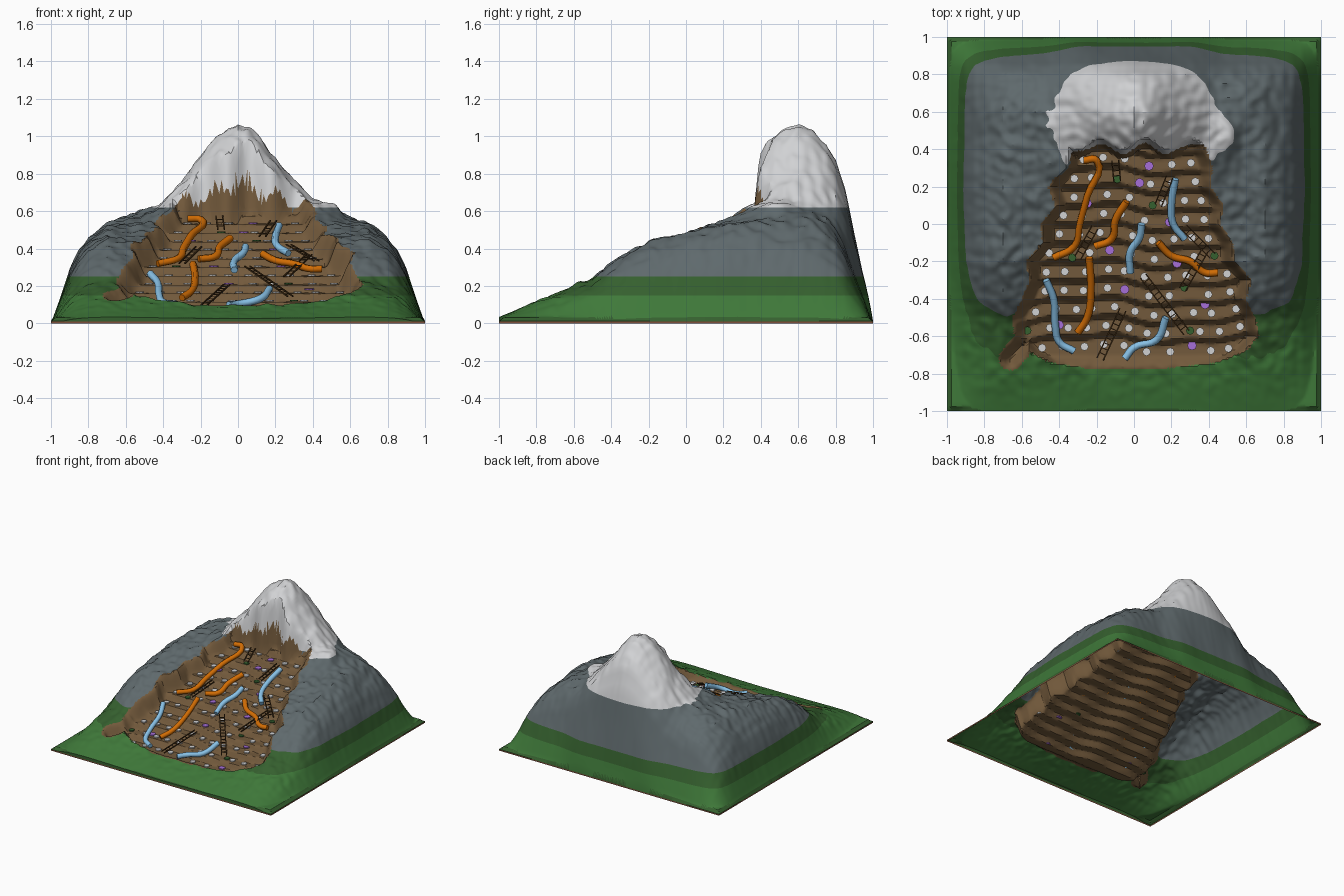
import bpy, bmesh, math, random
from mathutils import Vector, noise

if "Cube" in bpy.data.objects:
    bpy.data.objects.remove(bpy.data.objects["Cube"])
random.seed(4)


# ---------- materials ----------
def material(name, r, g, b):
    linear = [(c / 255) ** 2.2 for c in (r, g, b)] + [1]
    mat = bpy.data.materials.new(name)
    mat.use_nodes = True
    mat.diffuse_color = linear
    shader = mat.node_tree.nodes["Principled BSDF"]
    shader.inputs["Base Color"].default_value = linear
    shader.inputs["Roughness"].default_value = 0.9
    return mat


snow = material("snow", 208, 209, 211)
rock = material("grey rock", 95, 105, 108)
grass = material("grass", 65, 120, 60)
dark_grass = material("dark grass", 56, 96, 50)
earth = material("brown earth", 114, 90, 62)
soil = material("red soil", 125, 80, 60)
orange = material("orange", 208, 108, 12)
blue = material("light blue", 135, 192, 230)
purple = material("purple", 165, 110, 215)
wood = material("dark wood", 70, 50, 28)


# ---------- terrain shape ----------
def interp(table, v):
    for (a, p), (b, q) in zip(table, table[1:]):
        if v <= b:
            return p + (q - p) * max(0, (v - a) / (b - a))
    return table[-1][1]


def smooth(v):
    v = min(1, max(0, v))
    return v * v * (3 - 2 * v)


def bump(v, centre, width):
    return math.exp(-((v - centre) / width) ** 2)


slope = [(-1, .035), (-.8, .12), (-.6, .2), (-.5, .235), (-.4, .32), (-.2, .435), (0, .48), (.2, .52), (.4, .55)]
ridge = [(0, 1.06), (.05, 1.04), (.1, 1), (.2, .89), (.3, .765), (.4, .65), (.45, .615), (.5, .6), (.6, .57),
         (.7, .52), (.8, .49), (1, .46)]
side_fall = [(0, 0), (.05, .27), (.1, .56), (.15, .76), (.2, .88), (.3, 1)]
back_fall = [(0, 0), (.05, .23), (.1, .45), (.15, .68), (.2, .83), (.25, .91), (.32, .97), (.4, 1)]
pit_left = [(-.78, -.2), (-.74, -.45), (-.68, -.57), (-.6, -.64), (-.5, -.65), (-.4, -.6), (-.3, -.56), (-.2, -.58),
            (-.1, -.49), (0, -.5), (.1, -.42), (.2, -.46), (.3, -.37), (.45, -.35)]
pit_right = [(-.78, .1), (-.74, .45), (-.68, .6), (-.6, .67), (-.5, .65), (-.4, .6), (-.3, .63), (-.2, .54),
             (-.1, .53), (0, .46), (.1, .48), (.2, .41), (.3, .42), (.45, .37)]


def pit_depth(x, y):
    """Distance inside the terraced pit; negative outside."""
    back = .43 + .03 * math.sin(x * 26)
    main = min(x - interp(pit_left, y), interp(pit_right, y) - x, (back - y) * 1.4, y + .775)
    start, end = Vector((-.52, -.55)), Vector((-.66, -.72))
    axis = end - start
    k = min(1, max(0, (Vector((x, y)) - start).dot(axis) / axis.length_squared))
    ramp = .062 - (Vector((x, y)) - start - axis * k).length
    return max(main, ramp)


def wobble(x):
    return .2 * math.sin(x * 7) + .1 * math.sin(x * 17)


def terrace(x, y):
    t = max(-.6, (y + .63) * 10 + wobble(x))
    n = math.floor(t)
    return .068 + .046 * max(0, n + min(1, (t - n) / .3))


def height(x, y):
    base = interp(slope, y)
    base *= 1 - .28 * bump(x, 0, .5) * smooth((-.55 - y) * 5)
    h = base + (interp(ridge, abs(x)) - base) * smooth(y / .6)
    h += .05 * bump(x, .49, .07) * bump(y, .47, .1)
    rough = noise.noise(Vector((x * 20, y * 20, 1))) * .016 + noise.noise(Vector((x * 6, y * 6, 5))) * .02
    steep = interp(back_fall, 1 - y) ** (1 - .22 * bump(abs(x), .3, .14))
    h = (h + rough * smooth((y + 1.05) * 2)) * interp(side_fall, 1 - abs(x)) * steep
    cut = smooth(pit_depth(x, y) / .075)
    rim = .012 + .021 * smooth((1 - max(abs(x), abs(y))) / .03)
    return max(rim, h + (min(h, terrace(x, y)) - h) * cut)


# ---------- mountain: one open shell with a short vertical rim ----------
def mountain():
    bm = bmesh.new()
    bmesh.ops.create_grid(bm, x_segments=160, y_segments=160, size=1)
    for v in bm.verts:
        v.co.z = height(v.co.x, v.co.y)
    bmesh.ops.triangulate(bm, faces=bm.faces[:])
    # clean edges where the colour bands meet
    for level in (.15, .25, .62):
        bmesh.ops.bisect_plane(bm, geom=bm.verts[:] + bm.edges[:] + bm.faces[:],
                               plane_co=(0, 0, level), plane_no=(0, 0, 1))
    for level in (.01, 0):
        border = [e for e in bm.edges if e.is_boundary]
        new = bmesh.ops.extrude_edge_only(bm, edges=border)["geom"]
        for v in new:
            if isinstance(v, bmesh.types.BMVert):
                v.co.z = level
    bmesh.ops.recalc_face_normals(bm, faces=bm.faces[:])
    if sum(f.normal.z for f in bm.faces) < 0:
        bmesh.ops.reverse_faces(bm, faces=bm.faces[:])
    # colour by pit outline, then by height
    for f in bm.faces:
        x, y, z = f.calc_center_median()
        if z < .03:
            f.material_index = 5 if z < .01 else 3
        elif pit_depth(x, y) > 0 and z < .75 - .35 * abs(x) + .04 * math.sin(x * 38):
            f.material_index = 4
        elif z > .62:
            f.material_index = 0
        elif z > .25:
            f.material_index = 1
        else:
            f.material_index = 3 if z > .15 else 2
    return bm


def add_object(name, bm, mats):
    mesh = bpy.data.meshes.new(name)
    bm.to_mesh(mesh)
    bm.free()
    for m in mats:
        mesh.materials.append(m)
    obj = bpy.data.objects.new(name, mesh)
    bpy.context.collection.objects.link(obj)
    return obj


hill = add_object("mountain", mountain(), [snow, rock, grass, dark_grass, earth, soil])
bpy.context.view_layer.objects.active = hill
hill.select_set(True)
bpy.ops.object.shade_smooth_by_angle(angle=math.radians(30))


# ---------- round pads along the terraces ----------
def pad(bm, x, y, radius, index):
    made = bmesh.ops.create_cone(bm, cap_ends=True, segments=8, radius1=radius, radius2=radius, depth=.008)
    bmesh.ops.translate(bm, verts=made["verts"], vec=(x, y, height(x, y) + .006))
    for f in {f for v in made["verts"] for f in v.link_faces}:
        f.material_index = index


pads = bmesh.new()
gems = [(-.25, .11), (.08, .31), (.03, .22), (.38, -.43), (.31, -.65), (-.05, -.35), (-.13, -.14), (.19, .01),
        (.23, -.21), (-.4, -.54)]
marks = [(-.09, .24), (-.33, -.18), (.1, .1), (.43, -.17), (.3, -.57), (-.57, -.57), (.27, -.34)]
for x, y in gems:
    pad(pads, x, y, .025, 1)
for x, y in marks:
    pad(pads, x, y, .022, 2)
for step in range(-1, 10):
    row = -.63 + .1 * (step + .65)
    left, right = interp(pit_left, row) + .1, interp(pit_right, row) - .1
    count = round((right - left) / .105)
    for i in range(count + 1):
        x = left + (right - left) * i / count + random.uniform(-.015, .015)
        y = row - wobble(x) / 10
        if all(math.dist((x, y), p) > .045 for p in gems + marks):
            pad(pads, x, y, .022, 0)
add_object("terrace_pads", pads, [snow, purple, dark_grass])


# ---------- slides and streams ----------
def lift(x, y):
    return .117 + .46 * max(-.04, y + .63 + wobble(x) / 10)


def tube(name, points, radius, mat):
    curve = bpy.data.curves.new(name, "CURVE")
    curve.dimensions = "3D"
    curve.bevel_depth = radius
    curve.bevel_resolution = 1
    curve.resolution_u = 5
    curve.use_fill_caps = True
    spline = curve.splines.new("BEZIER")
    spline.bezier_points.add(len(points) - 1)
    for p, co in zip(spline.bezier_points, points):
        p.co = co
        p.handle_left_type = p.handle_right_type = "AUTO"
    curve.materials.append(mat)
    bpy.context.collection.objects.link(bpy.data.objects.new(name, curve))


slides = [[(-.27, .34), (-.2, .34), (-.25, .15), (-.29, 0), (-.32, -.12), (-.43, -.18)],
          [(-.04, .12), (-.1, .02), (-.12, -.08), (-.21, -.12)],
          [(-.24, -.18), (-.23, -.35), (-.25, -.5), (-.3, -.58)],
          [(.13, -.1), (.2, -.17), (.3, -.2), (.38, -.26), (.45, -.26)]]
streams = [[(-.47, -.3), (-.43, -.4), (-.42, -.55), (-.4, -.63), (-.32, -.68)],
           [(.22, .24), (.2, .1), (.21, 0), (.27, -.08)],
           [(.04, 0), (.03, -.07), (-.02, -.15), (-.02, -.26)],
           [(.17, -.5), (.12, -.62), (0, -.66), (-.05, -.72)]]
for kind, paths, mat in (("slide", slides, orange), ("stream", streams, blue)):
    for i, path in enumerate(paths):
        tube(f"{kind}_{i}", [(x, y, lift(x, y)) for x, y in path], .02, mat)


# ---------- ladders ----------
def bar(bm, a, b, width):
    d = b - a
    made = bmesh.ops.create_cube(bm, size=1)["verts"]
    bmesh.ops.scale(bm, verts=made, vec=(width, width, d.length))
    bmesh.ops.rotate(bm, verts=made, matrix=d.to_track_quat("Z", "Y").to_matrix())
    bmesh.ops.translate(bm, verts=made, vec=(a + b) / 2)


ladders = bmesh.new()
for x1, y1, x2, y2 in [(-.1, .34, -.09, .23), (-.06, -.46, -.18, -.72), (.05, -.28, .28, -.58), (.19, .25, .13, .1),
                       (-.21, -.02, -.3, -.18), (.38, -.14, .26, -.35), (.27, -.02, .42, -.17)]:
    top = Vector((x1, y1, lift(x1, y1) + .02))
    foot = Vector((x2, y2, lift(x2, y2)))
    side = (foot - top).cross(Vector((0, 0, 1))).normalized() * .018
    for s in (side, -side):
        bar(ladders, top + s, foot + s, .007)
    rungs = max(3, int((foot - top).length / .03))
    for i in range(1, rungs):
        mid = top.lerp(foot, i / rungs)
        bar(ladders, mid - side, mid + side, .005)
add_object("ladders", ladders, [wood])
